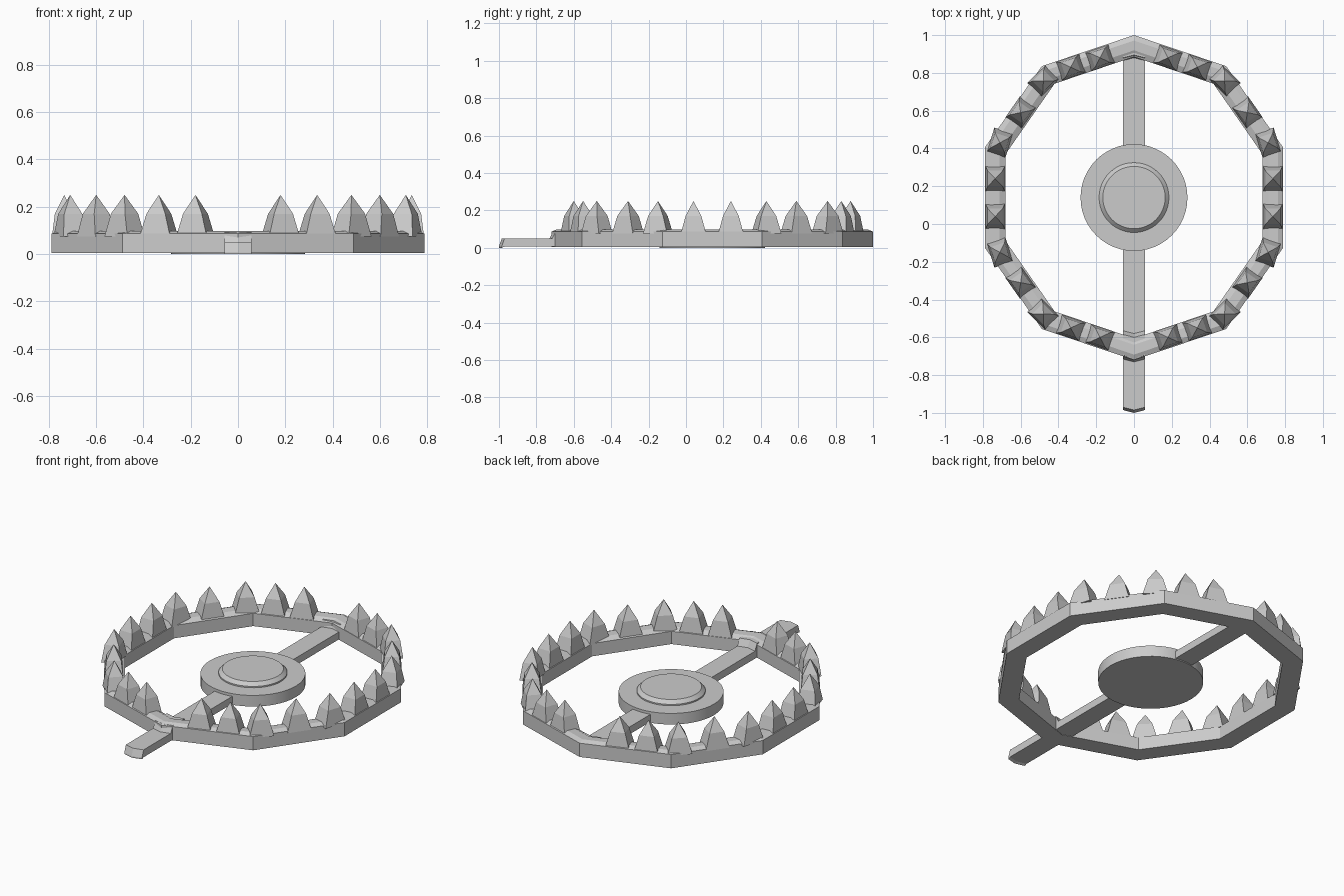
import bpy, bmesh
from math import sin, cos, pi, atan2
from mathutils import Vector

if "Cube" in bpy.data.objects:
    bpy.data.objects.remove(bpy.data.objects["Cube"])

CY = 0.14            # centre of the jaw ring along y


def make_object(name, bm):
    bmesh.ops.recalc_face_normals(bm, faces=bm.faces[:])
    me = bpy.data.meshes.new(name)
    bm.to_mesh(me)
    bm.free()
    ob = bpy.data.objects.new(name, me)
    bpy.context.collection.objects.link(ob)
    return ob


def bridge(bm, a, b):
    n = len(a)
    for i in range(n):
        j = (i + 1) % n
        bm.faces.new((a[i], a[j], b[j], b[i]))


def lathe(name, profile, sides):
    """Capped solid of revolution around the ring centre."""
    bm = bmesh.new()
    loops = [[bm.verts.new((r * sin(2 * pi * i / sides),
                            CY + r * cos(2 * pi * i / sides), z))
              for i in range(sides)] for r, z in profile]
    for a, b in zip(loops, loops[1:]):
        bridge(bm, a, b)
    bm.faces.new(loops[0])
    bm.faces.new(loops[-1])
    return make_object(name, bm)


# Ten-sided jaw ring: cross-section is (inset 0..1, z)
section = [(0, 0.004), (0, 0.086), (0.25, 0.098), (0.7, 0.096),
           (1, 0.08), (1, 0.004)]
bm = bmesh.new()
rings = []
for k in range(10):
    a = 2 * pi * k / 10
    rings.append([bm.verts.new(((0.83 - 0.115 * t) * sin(a),
                                CY + (0.86 - 0.115 * t) * cos(a), z))
                  for t, z in section])
for k in range(10):
    bridge(bm, rings[k], rings[(k + 1) % 10])
make_object("jaw_ring", bm)

# Teeth: one quadrant of tip positions, mirrored to all four
quadrant = [(0.18, 0.74), (0.335, 0.69), (0.48, 0.617),
            (0.60, 0.45), (0.71, 0.29), (0.735, 0.10)]
side_angles = [pi / 2 - 0.33, pi / 2 - 0.33, 0.79, 0.61, 0.31, 0.0]
bm = bmesh.new()
for (x, y), ang in zip(quadrant, side_angles):
    for sx in (1, -1):
        for sy in (1, -1):
            out = Vector((cos(ang) * sx, sin(ang) * sy, 0))
            tan = Vector((-out.y, out.x, 0))
            c = Vector((x * sx, CY + y * sy, 0))
            levels = []
            for w, d, z in ((0.068, 0.052, 0.075), (0.042, 0.04, 0.17)):
                levels.append([bm.verts.new(c + tan * w * p + out * d * q
                                            + Vector((0, 0, z)))
                               for p, q in ((-1, -1), (1, -1), (1, 1), (-1, 1))])
            tip = bm.verts.new(c + Vector((0, 0, 0.25)))
            bridge(bm, levels[0], levels[1])
            bm.faces.new(levels[0])
            top = levels[1]
            for i in range(4):
                bm.faces.new((top[i], top[(i + 1) % 4], tip))
make_object("jaw_teeth", bm)

# Base bar: stations of (y at edges, top z), bent to a shallow point in the middle
stations = [(-0.985, 0.008, 0.0), (-0.97, 0.05, 0.006), (-0.715, 0.05, 0.006),
            (-0.695, 0.09, 0.006), (-0.585, 0.09, 0.006), (-0.565, 0.05, 0.006),
            (0.865, 0.05, 0.006), (0.88, 0.09, 0.006), (0.92, 0.09, 0.006)]
bm = bmesh.new()
loops = []
for y, top, low in stations:
    s = 0.015 if y > 0 else -0.015
    loops.append([bm.verts.new(v) for v in
                  ((-0.058, y, low), (0, y + s, low), (0.058, y, low),
                   (0.058, y, top), (0, y + s, top), (-0.058, y, top))])
for a, b in zip(loops, loops[1:]):
    bridge(bm, a, b)
bm.faces.new(loops[0])
bm.faces.new(loops[-1])
make_object("base_bar", bm)

# Round trigger plate with raised button
plate = lathe("trigger_plate", [(0.283, 0.0), (0.283, 0.066)], 48)
button = lathe("trigger_button", [(0.185, 0.06), (0.185, 0.074), (0.165, 0.094)], 48)
for ob in (plate, button):
    bpy.ops.object.select_all(action='DESELECT')
    ob.select_set(True)
    bpy.context.view_layer.objects.active = ob
    bpy.ops.object.shade_smooth_by_angle(angle=0.5)
